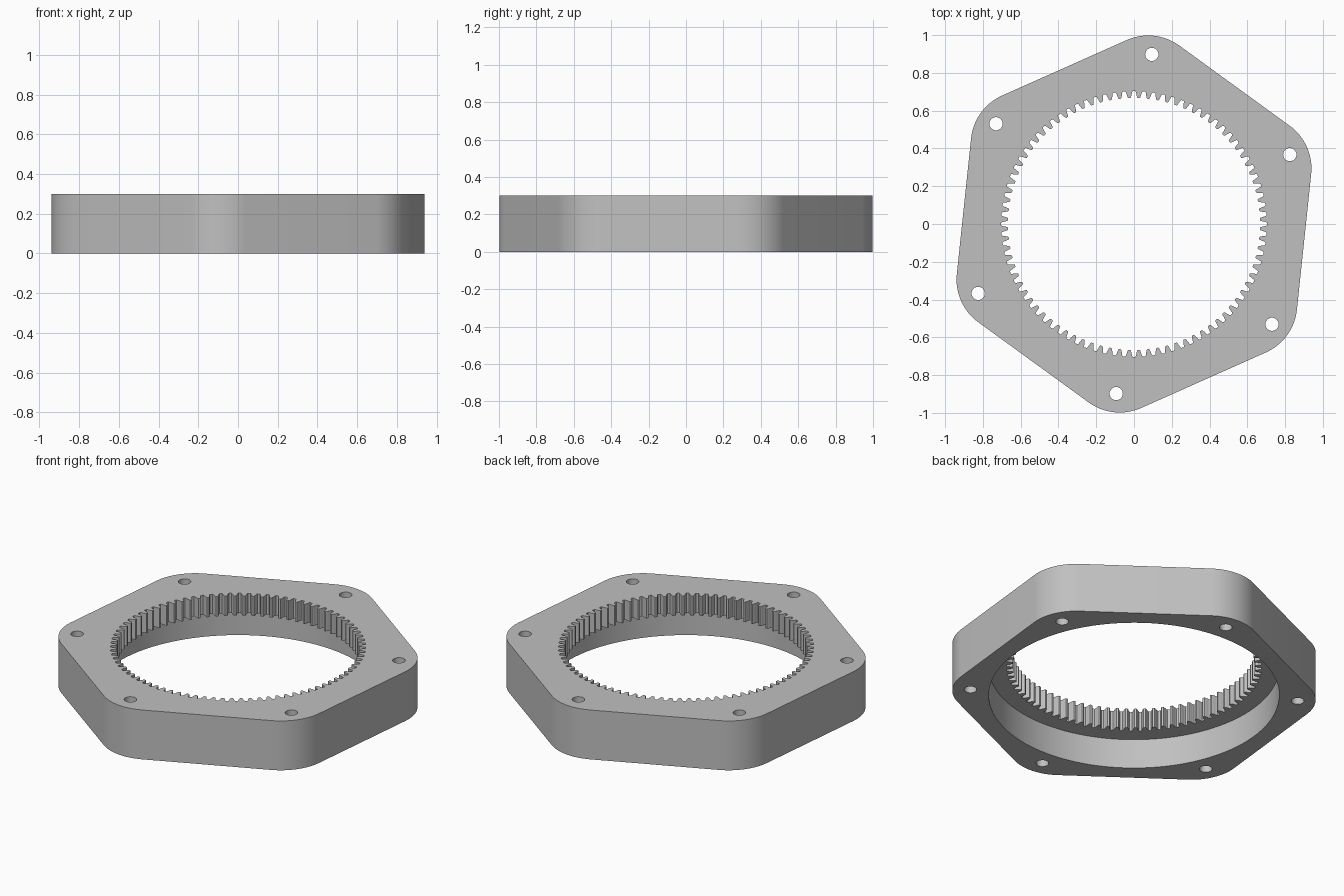
import bpy
import bmesh
from math import cos, sin, pi, radians

if "Cube" in bpy.data.objects:
    bpy.data.objects.remove(bpy.data.objects["Cube"])

HEIGHT, FLOOR = 0.30, 0.18          # plate top and recess ceiling
TURN = radians(24)                  # direction of the first corner
CORNER_DIST, CORNER_R = 0.722, 0.28
BOLT_DIST, BOLT_R = 0.903, 0.035
RECESS_R = 0.80
TEETH, ROOT_R, TIP_R = 84, 0.703, 0.667


def polar(r, a, cx=0.0, cy=0.0):
    return (cx + r * cos(a), cy + r * sin(a))


def circle(r, n, cx=0.0, cy=0.0):
    return [polar(r, 2 * pi * i / n, cx, cy) for i in range(n)]


def rounded_hexagon(steps=16):
    pts = []
    for k in range(6):
        a = TURN + k * pi / 3
        centre = polar(CORNER_DIST, a)
        pts += [polar(CORNER_R, a + (i / steps - 0.5) * pi / 3, *centre)
                for i in range(steps + 1)]
    return pts


def gear_outline():
    # one tooth gap: narrow flank steps from tip to root and back
    pitch = 2 * pi / TEETH
    half = [(0.39, 0.0), (0.32, 0.16), (0.25, 0.52), (0.19, 0.88), (0.13, 1.0)]
    gap = [(-f, d) for f, d in half] + [(f, d) for f, d in reversed(half)]
    return [polar(TIP_R + d * (ROOT_R - TIP_R), pi / 2 + (t + f) * pitch)
            for t in range(TEETH) for f, d in gap]


bm = bmesh.new()


def ring(points, z):
    verts = [bm.verts.new((x, y, z)) for x, y in points]
    return [bm.edges.new((v, verts[(i + 1) % len(verts)]))
            for i, v in enumerate(verts)]


def wall(points, z0, z1):
    """Vertical wall on an outline; returns its lower and upper edge loops."""
    low, high = ring(points, z0), ring(points, z1)
    for a, b in zip(low, high):
        bm.faces.new((a.verts[0], a.verts[1], b.verts[1], b.verts[0]))
    return low, high


# Walls: outer rim, recess, toothed bore and bolt holes
rim_low, rim_high = wall(rounded_hexagon(), 0, HEIGHT)
recess_low, recess_high = wall(circle(RECESS_R, 128), 0, FLOOR)
gear_low, gear_high = wall(gear_outline(), FLOOR, HEIGHT)
bolts_low, bolts_high = [], []
for k in range(6):
    low, high = wall(circle(BOLT_R, 24, *polar(BOLT_DIST, TURN + k * pi / 3)), 0, HEIGHT)
    bolts_low += low
    bolts_high += high

# Flat faces: top, underside and recess ceiling
for edges in (rim_high + gear_high + bolts_high,
              rim_low + recess_low + bolts_low,
              recess_high + gear_low):
    bmesh.ops.triangle_fill(bm, edges=edges, use_beauty=True, use_dissolve=False)
bmesh.ops.recalc_face_normals(bm, faces=bm.faces)

mesh = bpy.data.meshes.new("ring_gear_housing")
bm.to_mesh(mesh)
bm.free()
housing = bpy.data.objects.new("ring_gear_housing", mesh)
bpy.context.collection.objects.link(housing)

# Single grey material
grey = bpy.data.materials.new("plain_grey")
grey.use_nodes = True
grey.diffuse_color = (0.53, 0.53, 0.53, 1)
grey.node_tree.nodes["Principled BSDF"].inputs["Base Color"].default_value = grey.diffuse_color
mesh.materials.append(grey)

bpy.context.view_layer.objects.active = housing
housing.select_set(True)
bpy.ops.object.shade_smooth_by_angle(angle=radians(30))
